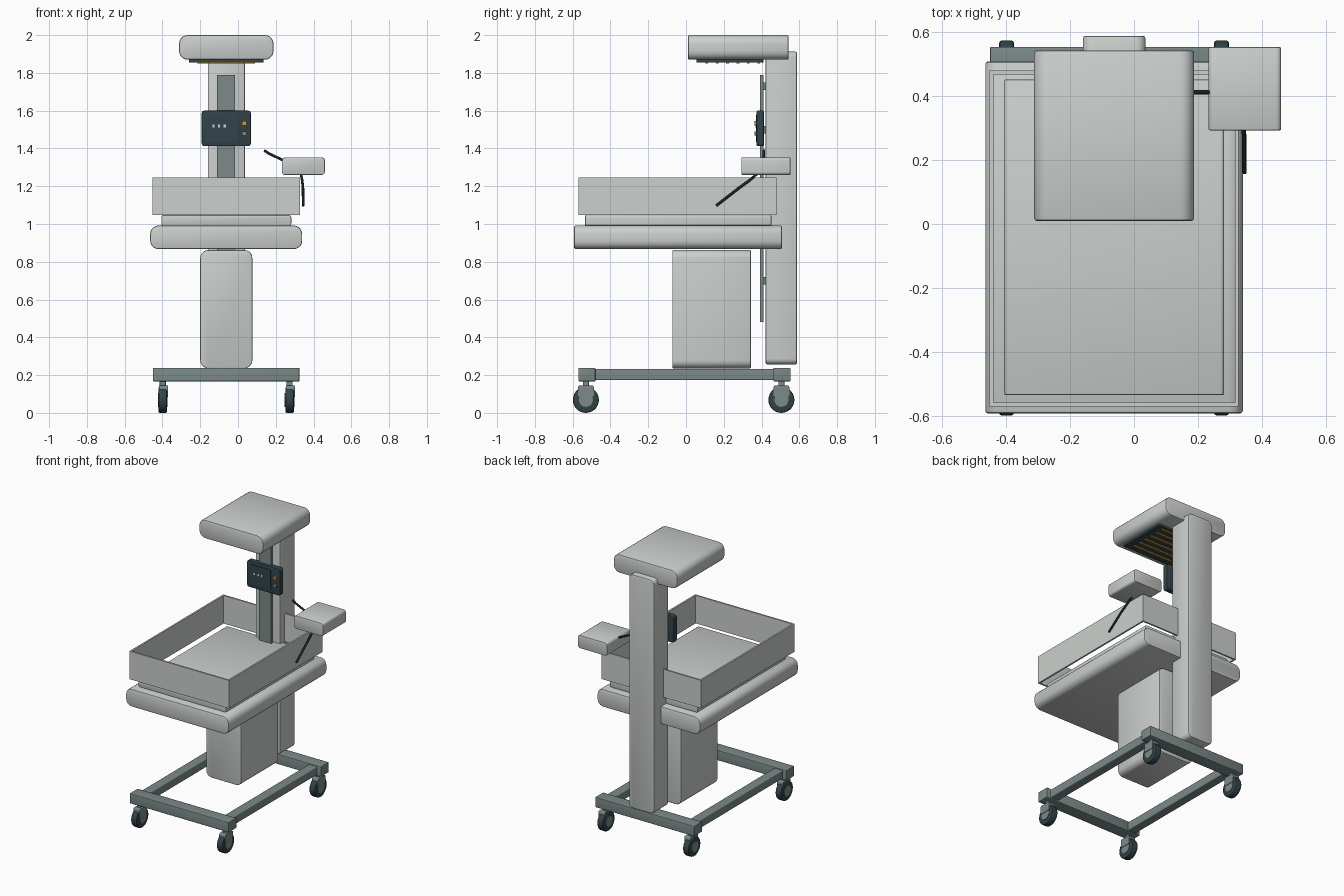
import bpy, bmesh, math
from mathutils import Vector, Matrix

if "Cube" in bpy.data.objects:
    bpy.data.objects.remove(bpy.data.objects["Cube"])


def material(name, rgb):
    m = bpy.data.materials.new(name)
    m.diffuse_color = (*rgb, 1)
    m.use_nodes = True
    m.node_tree.nodes["Principled BSDF"].inputs["Base Color"].default_value = m.diffuse_color
    return m


SHELL = material("light_grey", (0.60, 0.63, 0.61))
STEEL = material("grey_green", (0.20, 0.255, 0.25))
DARK = material("dark_slate", (0.032, 0.058, 0.067))
BLACK = material("near_black", (0.012, 0.02, 0.023))
AMBER = material("amber", (0.65, 0.33, 0.04))
WHITE = material("pale_mark", (0.6, 0.68, 0.68))
CX = -0.0625  # centre line of the stand


def finish(name, bm, mat, smooth=True):
    me = bpy.data.meshes.new(name)
    bmesh.ops.recalc_face_normals(bm, faces=bm.faces)
    bm.to_mesh(me)
    bm.free()
    me.materials.append(mat)
    ob = bpy.data.objects.new(name, me)
    bpy.context.collection.objects.link(ob)
    if smooth:
        bpy.ops.object.select_all(action='DESELECT')
        ob.select_set(True)
        bpy.context.view_layer.objects.active = ob
        bpy.ops.object.shade_smooth_by_angle(angle=math.radians(35))
    return ob


def box(name, x, y, z, mat, axis=1, r=0.0, edge=0.0):
    """Box from ranges; r rounds the edges along axis, edge softens its end caps."""
    bm = bmesh.new()
    lo, hi = Vector((x[0], y[0], z[0])), Vector((x[1], y[1], z[1]))
    size = hi - lo
    bmesh.ops.create_cube(bm, size=1, matrix=Matrix.Translation((lo + hi) / 2) @ Matrix.Diagonal((*size, 1)))
    if r:
        along = [e for e in bm.edges if abs((e.verts[0].co - e.verts[1].co)[axis]) > 1e-5]
        bmesh.ops.bevel(bm, geom=along, offset=r, segments=5, profile=0.5, affect='EDGES')
    if edge:
        caps = [e for e in bm.edges if any(all(abs(v.co[axis] - c) < 1e-5 for v in e.verts)
                                           for c in (lo[axis], hi[axis]))]
        bmesh.ops.bevel(bm, geom=caps, offset=edge, segments=2, profile=0.5, affect='EDGES')
    return finish(name, bm, mat, bool(r or edge))


def wheel(name, c, radius, width, mat, bevel=0.0):
    """Disc with its axle along x."""
    bm = bmesh.new()
    bmesh.ops.create_cone(bm, cap_ends=True, segments=28, radius1=radius, radius2=radius, depth=width,
                          matrix=Matrix.Translation(c) @ Matrix.Rotation(math.pi / 2, 4, 'Y'))
    if bevel:
        rim = [e for e in bm.edges if abs(e.verts[0].co.x - e.verts[1].co.x) < 1e-5]
        bmesh.ops.bevel(bm, geom=rim, offset=bevel, segments=2, profile=0.5, affect='EDGES')
    return finish(name, bm, mat)


def tube(name, points, radius, mat):
    cu = bpy.data.curves.new(name, 'CURVE')
    cu.dimensions = '3D'
    cu.bevel_depth = radius
    cu.bevel_resolution = 2
    cu.use_fill_caps = True
    sp = cu.splines.new('POLY')
    sp.points.add(len(points) - 1)
    for p, co in zip(sp.points, points):
        p.co = (*co, 1)
    cu.materials.append(mat)
    bpy.context.collection.objects.link(bpy.data.objects.new(name, cu))


# Wheeled base
for end, y0, y1, wy in (("front", -0.57, -0.48, -0.53), ("rear", 0.462, 0.553, 0.505)):
    box(end + "_base_bar", (-0.45, 0.325), (y0, y1), (0.167, 0.238), STEEL, 0, 0.005, 0.003)
    for side, s in (("left", -1), ("right", 1)):
        wx = CX + s * 0.336
        n = f"{end}_{side}_"
        box(n + "caster_stem", (wx - 0.016, wx + 0.016), (wy - 0.016, wy + 0.016), (0.13, 0.17), STEEL, 2, 0.008)
        box(n + "caster_fork", (wx - 0.020, wx + 0.029), (wy - 0.042, wy + 0.042), (0.085, 0.145), STEEL, 0, 0.01)
        wheel(n + "tyre", (wx, wy, 0.069), 0.069, 0.046, DARK, 0.008)
        wheel(n + "hub", (wx, wy, 0.069), 0.037, 0.052, STEEL)
for side, s in (("left", -1), ("right", 1)):
    rx = CX + s * 0.325
    box(side + "_base_rail", (rx - 0.033, rx + 0.033), (-0.485, 0.467), (0.173, 0.232), STEEL, 1, 0.006)

# Pedestal, column and mounting rail
box("pedestal", (-0.20, 0.076), (-0.072, 0.343), (0.236, 0.862), SHELL, 1, 0.042, 0.005)
box("column", (-0.16, 0.036), (0.422, 0.588), (0.257, 1.912), SHELL, 1, 0.03, 0.008)
box("mounting_rail", (-0.11, -0.015), (0.393, 0.409), (0.48, 1.79), STEEL)
for z in (0.7, 0.93, 1.2, 1.5, 1.73):
    box("rail_bracket", (-0.09, -0.035), (0.405, 0.425), (z - 0.02, z + 0.02), STEEL)

# Bed tray, mattress and side walls
box("bed_tray", (-0.465, 0.34), (-0.592, 0.508), (0.867, 0.992), SHELL, 1, 0.045, 0.008)
box("mattress", (-0.406, 0.282), (-0.535, 0.452), (0.990, 1.047), SHELL, 1, 0.012, 0.006)
WZ = (1.047, 1.245)
for side, x in (("left", -0.452), ("right", 0.315)):
    box(side + "_wall", (x, x + 0.012), (-0.57, 0.48), WZ, SHELL)
for end, y in (("front", -0.57), ("rear", 0.468)):
    box(end + "_wall", (-0.44, 0.315), (y, y + 0.012), WZ, SHELL)

# Heater head with glowing bars below
box("heater_head", (-0.312, 0.188), (0.01, 0.543), (1.87, 2.0), SHELL, 1, 0.046, 0.008)
box("heater_panel", (-0.26, 0.135), (0.055, 0.41), (1.856, 1.875), DARK, 2, 0.01)
for i in range(6):
    y = 0.11 + i * 0.055
    box("heater_bar", (-0.215, 0.09), (y - 0.007, y + 0.007), (1.849, 1.857), AMBER)

# Control unit
box("control_unit", (-0.192, 0.068), (0.374, 0.412), (1.412, 1.6), DARK, 1, 0.014, 0.005)
box("control_screen", (-0.172, -0.005), (0.370, 0.376), (1.435, 1.578), DARK, 1, 0.006)
for x in (-0.13, -0.10, -0.07):
    box("screen_mark", (x - 0.006, x + 0.006), (0.368, 0.371), (1.511, 1.527), WHITE)
for z, mat in ((1.533, AMBER), (1.48, STEEL)):
    box("control_button", (0.022, 0.045), (0.362, 0.376), (z - 0.011, z + 0.011), mat, 1, 0.004)

# Side shelf and its arms
box("side_shelf", (0.233, 0.46), (0.293, 0.553), (1.26, 1.352), SHELL, 1, 0.016, 0.004)
tube("shelf_arm", [(0.138, 0.412, 1.39), (0.165, 0.412, 1.372), (0.26, 0.412, 1.328)], 0.007, BLACK)
tube("hanging_hose", [(0.333, 0.375, 1.265), (0.340, 0.335, 1.23), (0.344, 0.28, 1.19),
                      (0.345, 0.16, 1.097)], 0.007, BLACK)
